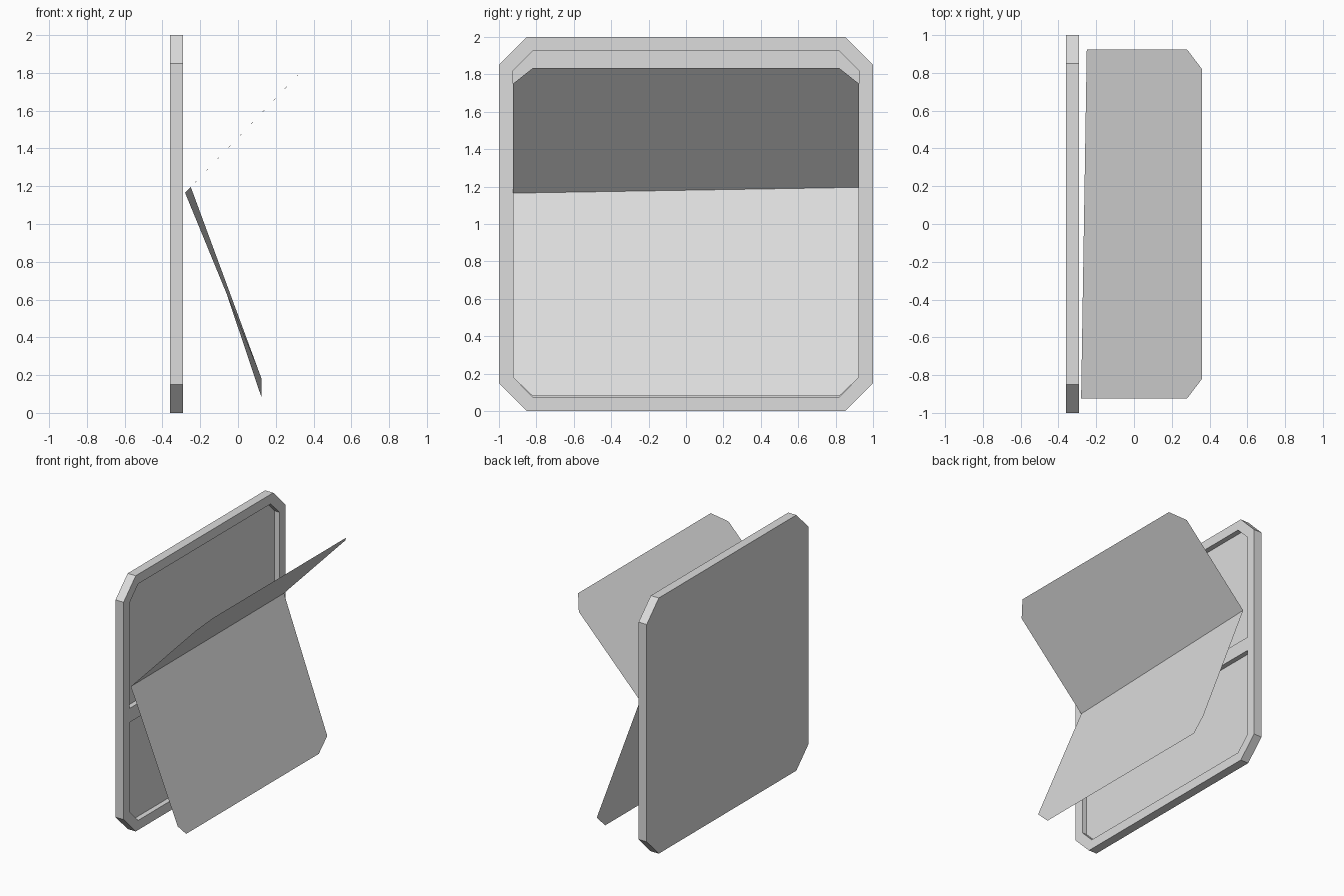
import bpy
import bmesh

default = bpy.data.objects.get("Cube")
if default:
    bpy.data.objects.remove(default, do_unlink=True)

grey = bpy.data.materials.new("light_grey")
grey.use_nodes = True
grey.diffuse_color = (0.72, 0.72, 0.72, 1)
grey.node_tree.nodes["Principled BSDF"].inputs["Base Color"].default_value = (0.72, 0.72, 0.72, 1)

BACK, FRONT = -0.36, -0.29   # panel thickness along x
RIM, DEPTH = 0.075, 0.04     # rim width and recess depth
HALF = 1 - RIM               # half width of the opening
CUT = 0.105                  # corner cut of the opening


def finish(bm, name):
    mesh = bpy.data.meshes.new(name)
    bm.to_mesh(mesh)
    bm.free()
    mesh.materials.append(grey)
    obj = bpy.data.objects.new(name, mesh)
    bpy.context.collection.objects.link(obj)
    return obj


# Chamfered panel with a recessed face
def make_panel():
    bm = bmesh.new()
    a, b = 1.0, 0.85
    outline = [(-a, -b), (-b, -a), (b, -a), (a, -b), (a, b), (b, a), (-b, a), (-a, b)]
    back = bm.faces.new([bm.verts.new((BACK, y, z + 1)) for y, z in outline])
    grown = bmesh.ops.extrude_face_region(bm, geom=[back], use_keep_orig=True)["geom"]
    front = next(g for g in grown if isinstance(g, bmesh.types.BMFace))
    bmesh.ops.translate(bm, verts=front.verts, vec=(FRONT - BACK, 0, 0))
    bmesh.ops.recalc_face_normals(bm, faces=bm.faces)
    bmesh.ops.inset_region(bm, faces=[front], thickness=RIM, use_even_offset=True)
    floor = bmesh.ops.extrude_discrete_faces(bm, faces=[front])["faces"][0]
    bmesh.ops.translate(bm, verts=floor.verts, vec=(-DEPTH, 0, 0))
    return finish(bm, "panel")


# Cross bar inside the recess
def make_bar(low, high):
    bm = bmesh.new()
    bmesh.ops.create_cube(bm, size=1)
    thick = DEPTH - 0.002
    bmesh.ops.scale(bm, verts=bm.verts, vec=(thick, 2 * HALF, high - low))
    bmesh.ops.translate(bm, verts=bm.verts,
                        vec=(FRONT - DEPTH + thick / 2, 0, (low + high) / 2))
    return finish(bm, "cross_bar")


# Thin flap from the slanted hinge to a free edge with cut corners
def make_flap(name, shoulder, tip):
    bm = bmesh.new()
    hinge_right, hinge_left = (-0.28, -HALF, 1.165), (-0.25, HALF, 1.196)
    inner = HALF - CUT
    points = [hinge_right,
              (shoulder[0], -HALF, shoulder[1]), (tip[0], -inner, tip[1]),
              (tip[0], inner, tip[1]), (shoulder[0], HALF, shoulder[1]),
              hinge_left]
    bm.faces.new([bm.verts.new(p) for p in points])
    return finish(bm, name)


make_panel()
make_bar(0.88, 0.99)
make_flap("lower_flap", (0.125, 0.18), (0.125, 0.08))
make_flap("upper_flap", (0.28, 1.75), (0.36, 1.833))
